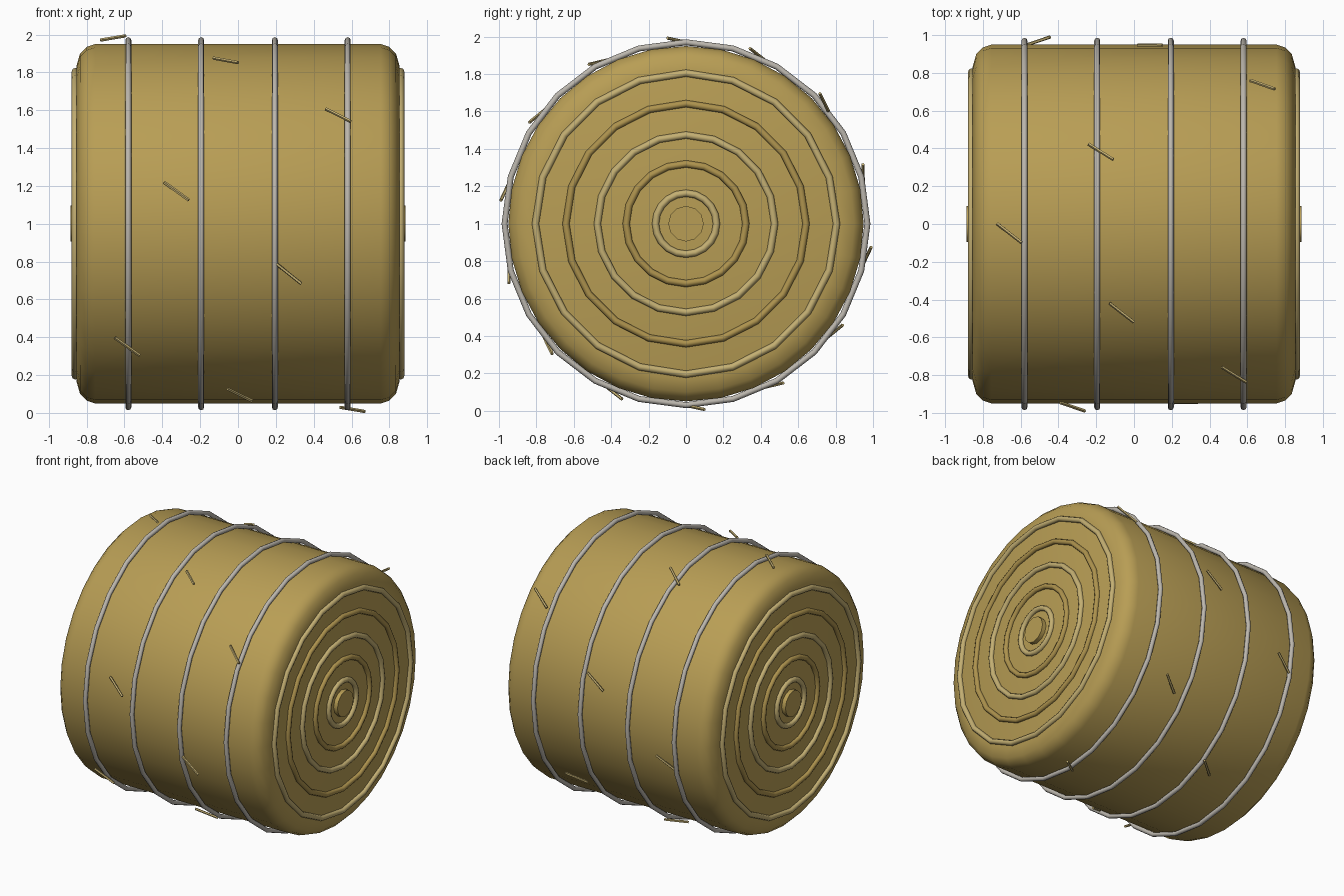
import bpy, bmesh, math
from mathutils import Vector, Matrix

cube = bpy.data.objects.get("Cube")
if cube:
    bpy.data.objects.remove(cube, do_unlink=True)


def material(name, rgb):
    m = bpy.data.materials.new(name)
    m.use_nodes = True
    m.diffuse_color = (*rgb, 1)
    m.node_tree.nodes["Principled BSDF"].inputs["Base Color"].default_value = (*rgb, 1)
    return m


HAY = material("golden hay", (0.48, 0.34, 0.09))
DARK = material("dark hay", (0.42, 0.29, 0.075))
PALE = material("pale straw", (0.55, 0.43, 0.17))
TWINE = material("grey twine", (0.50, 0.47, 0.42))
CENTRE = Vector((0, 0, 1))
UP = Vector((0, 0, 1))


def finish(name, bm, mat, angle=50):
    bmesh.ops.recalc_face_normals(bm, faces=bm.faces[:])
    mesh = bpy.data.meshes.new(name)
    bm.to_mesh(mesh)
    bm.free()
    mesh.materials.append(mat)
    ob = bpy.data.objects.new(name, mesh)
    bpy.context.collection.objects.link(ob)
    bpy.ops.object.select_all(action='DESELECT')
    ob.select_set(True)
    bpy.context.view_layer.objects.active = ob
    bpy.ops.object.shade_smooth_by_angle(angle=math.radians(angle))
    return ob


def lathe(name, profile, mat, sides=24, closed=False):
    """Spin (x, radius) points around the bale's lengthwise axis."""
    bm = bmesh.new()
    rings = []
    for s in range(sides):
        a = math.tau * s / sides
        rings.append([bm.verts.new((x, -r * math.sin(a), 1 + r * math.cos(a))) for x, r in profile])
    n = len(profile)
    for s in range(sides):
        p, q = rings[s], rings[(s + 1) % sides]
        for i in range(n if closed else n - 1):
            j = (i + 1) % n
            bm.faces.new((p[i], p[j], q[j], q[i]))
    if not closed:
        bm.faces.new([r[0] for r in rings])
        bm.faces.new([r[-1] for r in rings])
    return finish(name, bm, mat)


def hoop(name, x, radius, thick, mat, sides=24):
    section = [(x + thick * math.cos(math.tau * k / 8), radius + thick * math.sin(math.tau * k / 8))
               for k in range(8)]
    return lathe(name, section, mat, sides, closed=True)


# Bale body with rounded rims
half = [(0.755, 0.95), (0.80, 0.935), (0.835, 0.90), (0.855, 0.83)]
lathe("bale_body", [(-x, r) for x, r in reversed(half)] + half, HAY, 32)

# Twine hoops around the bale
for i, x in enumerate((-0.58, -0.195, 0.195, 0.58)):
    hoop(f"twine_{i + 1}", x, 0.97, 0.016, TWINE)

# Rolled layers and core on both ends
for side, sx in (("left", 1), ("right", -1)):
    for i, r in enumerate((0.805, 0.642, 0.474, 0.32, 0.163)):
        hoop(f"{side}_layer_{i + 1}", sx * 0.86, r, 0.019, DARK if i % 2 else PALE, 20)
    lathe(f"{side}_core", [(sx * 0.84, 0.095), (sx * 0.886, 0.095)], HAY, 12)

# Loose straws, stepping around the bale
for i in range(14):
    a = math.radians(2.8 + i * 360 / 14)
    out = Vector((0, -math.sin(a), math.cos(a)))
    along = Vector((0, -math.cos(a), -math.sin(a)))
    x = -0.66 + (0.595 * i) % 1.45
    direction = Vector((0.13, 0, 0)) + along * 0.1 + out * 0.027
    bm = bmesh.new()
    bmesh.ops.create_cone(bm, cap_ends=True, segments=5, radius1=0.009, radius2=0.009,
                          depth=direction.length)
    spin = UP.rotation_difference(direction).to_matrix().to_4x4()
    place = Matrix.Translation(CENTRE + out * 0.983 + Vector((x, 0, 0)))
    bm.transform(place @ spin)
    finish(f"loose_straw_{i + 1}", bm, PALE, 30)
